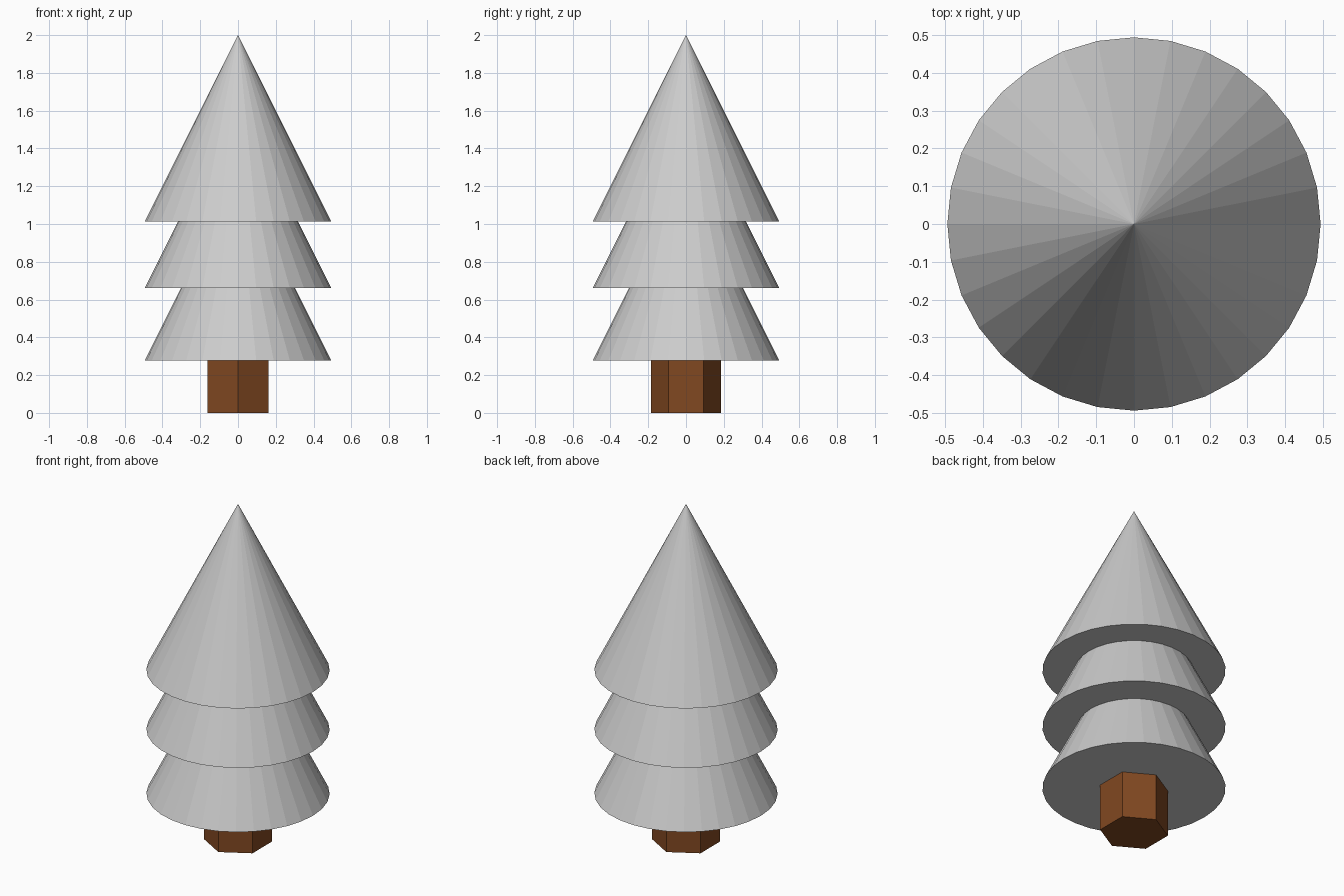
import bpy

if "Cube" in bpy.data.objects:
    bpy.data.objects.remove(bpy.data.objects["Cube"])

R = 0.494          # branch cone radius
H = 0.987          # branch cone height

# Trunk: six-sided, corners facing front and back, top hidden inside the lowest cone
TRUNK_H = 0.37
bpy.ops.mesh.primitive_cylinder_add(vertices=6, radius=0.185, depth=TRUNK_H,
                                    location=(0, 0, TRUNK_H / 2))
trunk = bpy.context.object
trunk.name = "trunk"
bark = bpy.data.materials.new("bark")
bark.diffuse_color = (0.22, 0.065, 0.015, 1)
bark.use_nodes = True
bark.node_tree.nodes["Principled BSDF"].inputs["Base Color"].default_value = bark.diffuse_color
trunk.data.materials.append(bark)

# Branches: three identical full cones, overlapping
for name, base in (("lower_branches", 0.278),
                   ("middle_branches", 0.66),
                   ("upper_branches", 2 - H)):
    bpy.ops.mesh.primitive_cone_add(vertices=32, radius1=R, radius2=0, depth=H,
                                    location=(0, 0, base + H / 2))
    bpy.context.object.name = name
